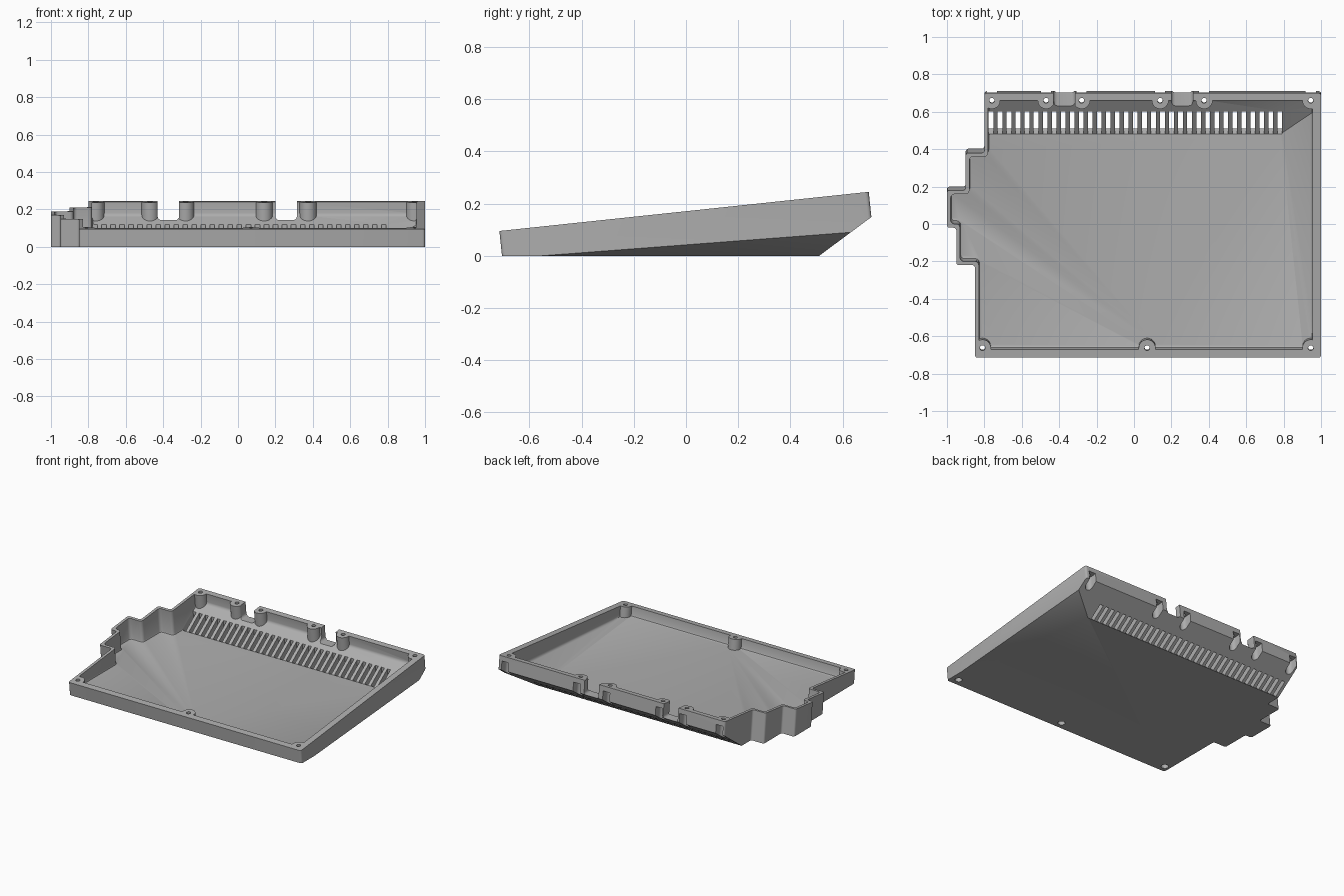
import bpy, bmesh, math
from mathutils import Vector

cube = bpy.data.objects.get("Cube")
if cube:
    bpy.data.objects.remove(cube, do_unlink=True)

# Sloped rim plane; every wall runs square to it
SLOPE, RIM = 0.106, 0.171
UP = Vector((0, -SLOPE, 1)).normalized()

plastic = bpy.data.materials.new("grey_plastic")
plastic.use_nodes = True
GREY = (0.42, 0.42, 0.42, 1)
plastic.diffuse_color = GREY
plastic.node_tree.nodes["Principled BSDF"].inputs["Base Color"].default_value = GREY


def make_object(name, bm):
    bmesh.ops.recalc_face_normals(bm, faces=bm.faces)
    mesh = bpy.data.meshes.new(name)
    bm.to_mesh(mesh)
    bm.free()
    mesh.materials.append(plastic)
    ob = bpy.data.objects.new(name, mesh)
    bpy.context.collection.objects.link(ob)
    return ob


def extrude(bm, points, offset):
    face = bm.faces.new([bm.verts.new(p) for p in points])
    ext = bmesh.ops.extrude_face_region(bm, geom=[face])
    moved = [v for v in ext["geom"] if isinstance(v, bmesh.types.BMVert)]
    bmesh.ops.translate(bm, verts=moved, vec=offset)


def rim_prism(bm, outline, top, bottom):
    """Prism square to the rim plane, between two heights relative to it."""
    pts = [Vector((x, y, RIM + SLOPE * y)) + UP * bottom for x, y in outline]
    extrude(bm, pts, UP * (top - bottom))


def clip(bm, point, normal):
    geom = bm.verts[:] + bm.edges[:] + bm.faces[:]
    bmesh.ops.bisect_plane(bm, geom=geom, dist=1e-6, plane_co=point,
                           plane_no=normal, clear_outer=True)
    bmesh.ops.holes_fill(bm, edges=[e for e in bm.edges if e.is_boundary], sides=0)


def boolean(target, cutter, operation="DIFFERENCE"):
    mod = target.modifiers.new("cut", "BOOLEAN")
    mod.operation, mod.object, mod.solver = operation, cutter, "EXACT"
    bpy.context.view_layer.objects.active = target
    bpy.ops.object.modifier_apply(modifier=mod.name)
    bpy.data.objects.remove(cutter, do_unlink=True)


def case_solid(name, outline, top, radius, floor, rear, side, fillet=0):
    """Outline walls trimmed by the floor, rear slope and side facet."""
    bm = bmesh.new()
    rim_prism(bm, outline, top, -0.5)
    corners = [e for e in bm.edges
               if abs((e.verts[0].co - e.verts[1].co).normalized().dot(UP)) > 0.99]
    bmesh.ops.bevel(bm, geom=corners, offset=radius, segments=3,
                    profile=0.5, affect="EDGES")
    rear_n = Vector((0, 0.15, -0.202)).normalized()
    side_n = Vector((0.409, 0.069, -0.910)).normalized()
    clip(bm, Vector((0, 0, floor)), Vector((0, 0, -1)))
    clip(bm, Vector((0, 0.51, 0)) - rear_n * rear, rear_n)
    clip(bm, Vector((0.82, 0.51, 0)) - side_n * side, side_n)
    bmesh.ops.recalc_face_normals(bm, faces=bm.faces)
    if fillet:
        foot = [e for e in bm.edges if len(e.link_faces) == 2
                and min(f.normal.z for f in e.link_faces) < -0.5
                and max(abs(f.normal.dot(UP)) for f in e.link_faces) > 0.5
                and min(abs(f.normal.dot(UP)) for f in e.link_faces) < 0.1]
        bmesh.ops.bevel(bm, geom=foot, offset=fillet, segments=2,
                        profile=0.5, affect="EDGES")
    return make_object(name, bm)


def tongue(x, y, radius, reach):
    """Half round outline whose straight end runs out along y by reach."""
    sign = -1 if reach > 0 else 1
    arc = [(x + radius * math.cos(math.pi * i / 12),
            y + sign * radius * math.sin(math.pi * i / 12)) for i in range(13)]
    return arc + [(x - radius, y + reach), (x + radius, y + reach)]


def circle(x, y, radius, n=20):
    return [(x + radius * math.cos(2 * math.pi * i / n),
             y + radius * math.sin(2 * math.pi * i / n)) for i in range(n)]


# Tray body with stepped left side
outer = [(-0.85, -0.715), (1, -0.715), (1, 0.70), (-0.80, 0.70), (-0.80, 0.38),
         (-0.90, 0.38), (-0.90, 0.18), (-1, 0.18), (-1, -0.02), (-0.95, -0.02),
         (-0.95, -0.22), (-0.85, -0.22)]
inner = [(-0.83, -0.67), (0.955, -0.67), (0.955, 0.66), (-0.78, 0.66), (-0.78, 0.36),
         (-0.88, 0.36), (-0.88, 0.16), (-0.98, 0.16), (-0.98, 0), (-0.93, 0),
         (-0.93, -0.20), (-0.83, -0.20)]
tray = case_solid("case_tray", outer, 0, 0.014, 0, 0, 0)
cavity = case_solid("cavity_cutter", inner, 0.1, 0.02, 0.03, 0.042, 0.045, 0.012)

# Screw bosses are left standing in the cavity
back = [(x, 0.66) for x in (-0.76, -0.47, -0.28, 0.14, 0.375, 0.945)]
front = [(x, -0.663) for x in (-0.81, 0.07, 0.945)]
bm = bmesh.new()
for x, y in back + front:
    rim_prism(bm, tongue(x, y, 0.045, math.copysign(0.1, y)), 0.2, -0.6)
boolean(cavity, make_object("boss_cutter", bm))
boolean(tray, cavity)

# Screw pockets: open at the rear wall, round under the front
bm = bmesh.new()
for x, y in back:
    rim_prism(bm, tongue(x, y, 0.027, 0.12), -0.035, -0.6)
for x, y in front:
    rim_prism(bm, circle(x, y, 0.024), -0.045, -0.6)
boolean(tray, make_object("pocket_cutter", bm))

# Screw holes
bm = bmesh.new()
for x, y in back + front:
    rim_prism(bm, circle(x, y, 0.014), 0.1, -0.4)
boolean(tray, make_object("hole_cutter", bm))

# Connector notches with rounded lower corners
bm = bmesh.new()
for x0, x1 in ((-0.43, -0.315), (0.20, 0.315)):
    r, z = 0.02, 0.143
    profile = [(x0, 0.4)]
    for cx, start in ((x0 + r, math.pi), (x1 - r, 1.5 * math.pi)):
        for i in range(5):
            a = start + i * math.pi / 8
            profile.append((cx + r * math.cos(a), z + r + r * math.sin(a)))
    profile.append((x1, 0.4))
    extrude(bm, [(x, 0.58, h) for x, h in profile], Vector((0, 0.25, 0)))
boolean(tray, make_object("notch_cutter", bm))

# Row of vent slots through the rear slope
bm = bmesh.new()
slots, width = 33, 0.025
for i in range(slots):
    x = -0.765 + i * 1.545 / (slots - 1) - width / 2
    profile = [(0.481, 0.06), (0.481, 0.028), (0.53, -0.02), (0.605, 0.03), (0.6, 0.15)]
    extrude(bm, [(x, y, z) for y, z in profile], Vector((width, 0, 0)))
boolean(tray, make_object("vent_cutter", bm))

# Keep flat panels crisp and round corners smooth
bpy.ops.object.select_all(action="DESELECT")
tray.select_set(True)
bpy.context.view_layer.objects.active = tray
bpy.ops.object.shade_smooth_by_angle(angle=math.radians(32))
